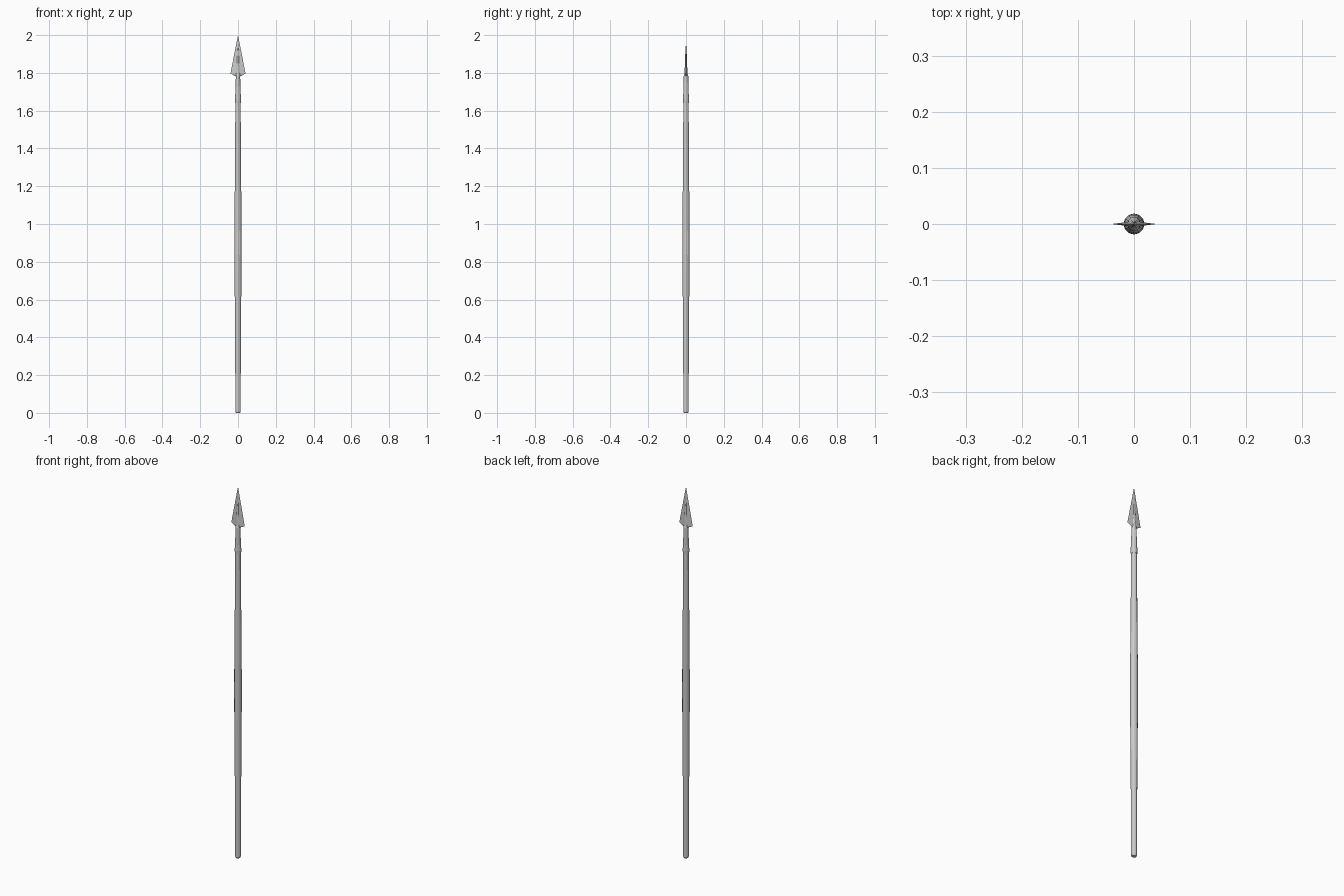
import bpy, bmesh, math

if "Cube" in bpy.data.objects:
    bpy.data.objects.remove(bpy.data.objects["Cube"])


def make_object(name, bm):
    bmesh.ops.recalc_face_normals(bm, faces=bm.faces)
    mesh = bpy.data.meshes.new(name)
    bm.to_mesh(mesh)
    bm.free()
    ob = bpy.data.objects.new(name, mesh)
    bpy.context.collection.objects.link(ob)
    return ob


def loft(name, rings, sides):
    """Skin elliptical rings given as (z, x radius, y radius), capped at both ends."""
    bm = bmesh.new()
    loops = []
    for z, rx, ry in rings:
        loops.append([bm.verts.new((rx * math.cos(2 * math.pi * i / sides),
                                    ry * math.sin(2 * math.pi * i / sides), z))
                      for i in range(sides)])
    for a, b in zip(loops, loops[1:]):
        for i in range(sides):
            j = (i + 1) % sides
            bm.faces.new((a[i], a[j], b[j], b[i]))
    bm.faces.new(loops[0])
    bm.faces.new(loops[-1])
    return make_object(name, bm)


# Wooden shaft, swelling gently towards the middle
shaft = [(0.0, 0.011), (0.008, 0.0145), (0.2, 0.0145), (0.53, 0.0165),
         (0.75, 0.0183), (0.9, 0.0187), (1.05, 0.0183), (1.25, 0.0165),
         (1.55, 0.0145), (1.68, 0.0135)]
loft("shaft", [(z, r, r) for z, r in shaft], 12)

# Metal socket, flared at the bottom and running into the blade as a flat spine
socket = [(1.64, 0.0155, 0.0155), (1.66, 0.0165, 0.0165), (1.69, 0.0145, 0.0145),
          (1.78, 0.0115, 0.0125), (1.80, 0.0105, 0.008), (1.85, 0.007, 0.0055),
          (1.93, 0.002, 0.003)]
loft("socket", socket, 12)

# Triangular blade with a raised central ridge on both faces
bm = bmesh.new()
tip = bm.verts.new((0, 0, 2.0))
heel = bm.verts.new((0, 0, 1.775))
ridges = [bm.verts.new((0, s * 0.005, 1.785)) for s in (-1, 1)]
edges = [bm.verts.new((s * 0.04, 0, 1.797)) for s in (-1, 1)]
for ridge in ridges:
    for edge in edges:
        bm.faces.new((tip, ridge, edge))
        bm.faces.new((heel, edge, ridge))
make_object("blade", bm)
